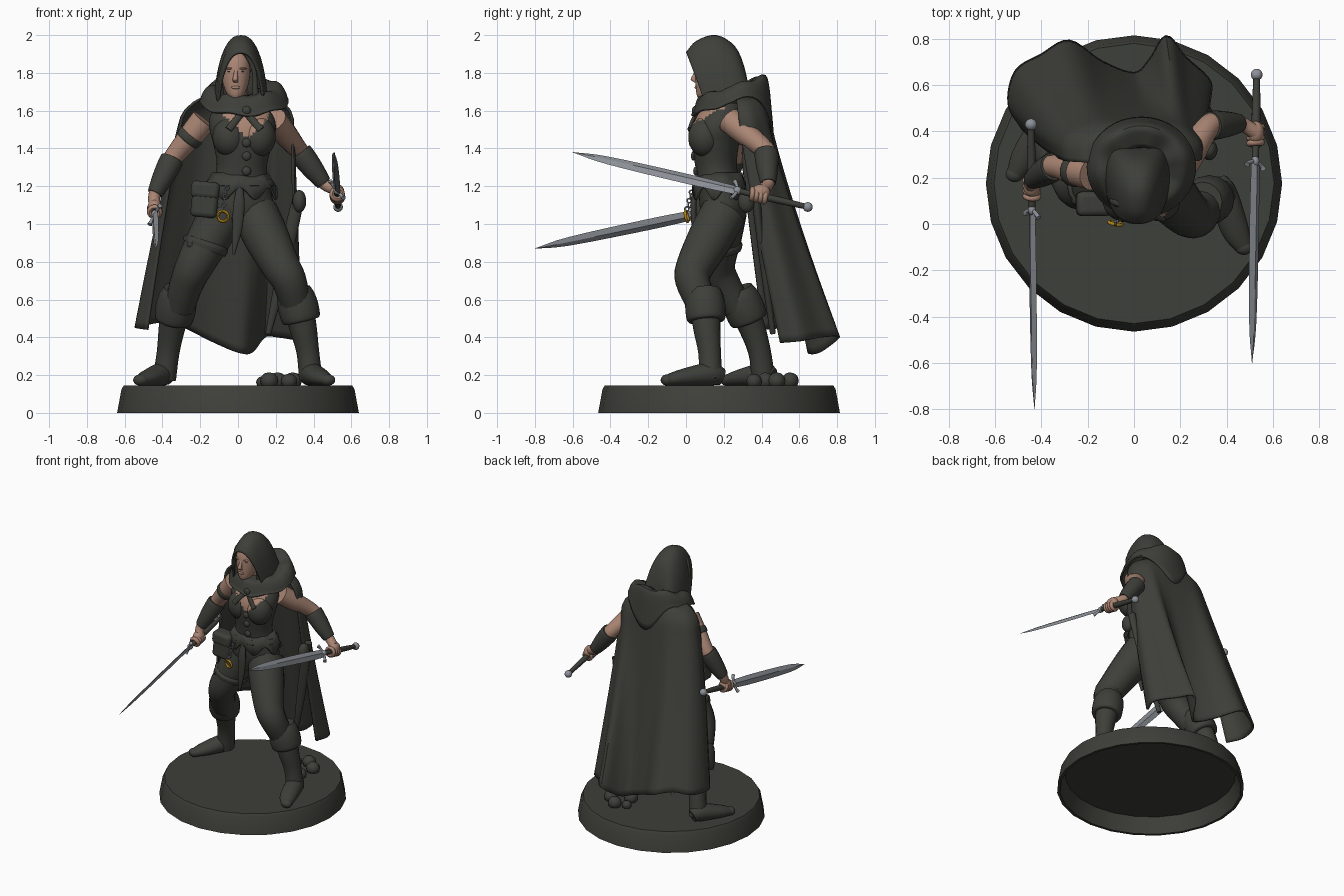
import bpy, bmesh, math
from mathutils import Vector

if "Cube" in bpy.data.objects:
    bpy.data.objects.remove(bpy.data.objects["Cube"])


def material(name, rgb):
    m = bpy.data.materials.new(name)
    m.use_nodes = True
    m.diffuse_color = (*rgb, 1)
    m.node_tree.nodes["Principled BSDF"].inputs["Base Color"].default_value = (*rgb, 1)
    return m


CLOTH = material("dark olive cloth", (.048, .050, .041))
SKIN = material("skin", (.40, .235, .172))
STEEL = material("steel", (.27, .29, .32))
GOLD = material("gold", (.42, .23, .01))


def finish(ob, mats, rule=None, angle=45):
    mats = mats if isinstance(mats, tuple) else (mats,)
    for m in mats:
        ob.data.materials.append(m)
    if rule:
        for f in ob.data.polygons:
            f.material_index = int(rule(f.center))
    bpy.ops.object.select_all(action='DESELECT')
    ob.select_set(True)
    bpy.context.view_layer.objects.active = ob
    bpy.ops.object.shade_smooth_by_angle(angle=math.radians(angle))
    return ob


def from_bmesh(name, bm, mats, rule=None, angle=45):
    bmesh.ops.recalc_face_normals(bm, faces=bm.faces)
    me = bpy.data.meshes.new(name)
    bm.to_mesh(me)
    bm.free()
    ob = bpy.data.objects.new(name, me)
    bpy.context.collection.objects.link(ob)
    return finish(ob, mats, rule, angle)


def surface(name, rows, mats, wrap=True, cap=True, rule=None, angle=45, thick=0):
    """Skin a grid of points, optionally closed around and capped."""
    bm = bmesh.new()
    vs = [[bm.verts.new(p) for p in row] for row in rows]
    n = len(vs[0])
    for a, b in zip(vs, vs[1:]):
        for i in range(n if wrap else n - 1):
            j = (i + 1) % n
            bm.faces.new((a[i], a[j], b[j], b[i]))
    if wrap and cap:
        bm.faces.new(vs[0])
        bm.faces.new(vs[-1])
    ob = from_bmesh(name, bm, mats, rule, angle)
    if thick:
        mod = ob.modifiers.new("thickness", 'SOLIDIFY')
        mod.thickness, mod.offset = thick, 0
    return ob


def spline(pts, n):
    """Smooth curve through points of any dimension."""
    ps = [Vector(p) for p in pts]
    ps = [2 * ps[0] - ps[1]] + ps + [2 * ps[-1] - ps[-2]]
    out = []
    for a, b, c, d in zip(ps, ps[1:], ps[2:], ps[3:]):
        for k in range(n):
            t = k / n
            out.append(b + .5 * t * (c - a + t * (2 * a - 5 * b + 4 * c - d + t * (3 * (b - c) + d - a))))
    return out + [ps[-2]]


def loft(name, pts, mats, ref=None, sides=16, steps=4, **kw):
    """Elliptic rings along a path; level rings when no reference axis is given."""
    ps = spline([tuple(p) + (p[-1],) * (5 - len(p)) for p in pts], steps)
    rows = []
    for i, p in enumerate(ps):
        u, v = Vector((1, 0, 0)), Vector((0, 1, 0))
        if ref:
            t = (ps[min(i + 1, len(ps) - 1)].to_3d() - ps[max(i - 1, 0)].to_3d()).normalized()
            u = Vector(ref).cross(t).normalized()
            v = t.cross(u)
        ring = [math.tau * k / sides for k in range(sides)]
        rx, ry = max(p[3], .001), max(p[4], .001)
        rows.append([p.to_3d() + u * rx * math.cos(a) + v * ry * math.sin(a) for a in ring])
    return surface(name, rows, mats, **kw)


def ball(name, loc, radii, mats, rule=None, segs=20):
    bm = bmesh.new()
    bmesh.ops.create_uvsphere(bm, u_segments=segs, v_segments=segs * 2 // 3, radius=1)
    bmesh.ops.scale(bm, vec=radii, verts=bm.verts)
    bmesh.ops.translate(bm, vec=loc, verts=bm.verts)
    return from_bmesh(name, bm, mats, rule)


def box(name, loc, size, tilt=0):
    bpy.ops.mesh.primitive_cube_add(size=1, location=loc, rotation=(0, tilt, 0))
    ob = bpy.context.object
    ob.name, ob.scale = name, size
    bpy.ops.object.transform_apply(location=False, rotation=False)
    mod = ob.modifiers.new("round", 'BEVEL')
    mod.width, mod.segments = .024, 3
    return finish(ob, CLOTH)


def ring(name, loc, axis, major, minor, mat):
    bpy.ops.mesh.primitive_torus_add(major_radius=major, minor_radius=minor, major_segments=20, minor_segments=8,
                                     location=loc, rotation=Vector(axis).to_track_quat('Z', 'Y').to_euler())
    bpy.context.object.name = name
    return finish(bpy.context.object, mat)


def squarish(c, power):
    return math.copysign(abs(c) ** power, c)


Y = (0, 1, 0)

# Hollow round base and rubble
profile = [(.001, .115), (.585, .115), (.62, 0), (.64, 0), (.617, .125), (.605, .145), (.001, .145)]
surface("base", [[(r * math.sin(math.tau * k / 24), .175 + r * math.cos(math.tau * k / 24), z) for k in range(24)]
                 for r, z in profile], CLOTH, cap=False, angle=30)
for i, (x, y, r) in enumerate([(.165, .42, .05), (.27, .36, .045), (.29, .48, .05), (.21, .55, .05), (.13, .52, .035)]):
    ball(f"rubble_{i}", (x, y, .145 + r * .5), (r, r * .95, r * .9), CLOTH, segs=9)

# Legs, boots and cuffs
legs = {
    "left": ([(.09, .2, 1.06, .122), (.15, .13, .93, .12), (.225, .05, .78, .102), (.27, .035, .7, .092), (.31, .09, .56, .08)],
             [(.31, .1, .6, .085), (.345, .11, .45, .072), (.37, .125, .32, .06), (.385, .13, .18, .062)],
             [(.365, .19), (.385, .13), (.435, -.02), (.475, -.1)]),
    "right": ([(-.08, .2, 1.06, .122), (-.15, .18, .93, .115), (-.23, .16, .78, .1), (-.27, .195, .69, .09), (-.31, .27, .56, .08)],
              [(-.32, .29, .6, .085), (-.35, .35, .45, .07), (-.37, .39, .32, .06), (-.39, .41, .18, .062)],
              [(-.375, .46), (-.4, .41), (-.47, .29), (-.515, .215)])}
for side, (thigh, boot, foot) in legs.items():
    loft(side + "_leg", thigh, CLOTH, Y)
    loft(side + "_boot", boot, CLOTH, Y)
    top, low = Vector(boot[0][:3]), Vector(boot[1][:3])
    cuff = [(-.36, .085), (-.1, .1), (.3, .107), (.72, .1), (.75, .07)]
    loft(side + "_boot_cuff", [(*top.lerp(low, t), r) for t, r in cuff], CLOTH, Y)
    shape = [(.19, .042, .045), (.205, .062, .062), (.187, .06, .045), (.173, .038, .029)]
    loft(side + "_foot", [(*xy, *s) for xy, s in zip(foot, shape)], CLOTH, (0, 0, 1))
    ball(side + "_toe", (*foot[-1], .174), (.04, .034, .03), CLOTH)


# Torso with open neckline
def neckline(c):
    return c.z > 1.455 + abs(c.x - .05) * .95 and abs(c.x - .04) < .12 and c.y < .2


loft("torso", [(0, .2, .97, .1, .09), (0, .2, 1.08, .183, .125), (.01, .185, 1.18, .163, .118), (.02, .16, 1.3, .133, .11),
               (.025, .155, 1.42, .155, .125), (.025, .165, 1.5, .175, .135), (.02, .18, 1.57, .168, .125),
               (.02, .2, 1.64, .11, .095), (.02, .2, 1.68, .06, .06)],
     (CLOTH, SKIN), sides=48, steps=6, rule=neckline)
for side, x in (("right", -.045), ("left", .11)):
    ball(side + "_breast", (x, .1, 1.46), (.09, .088, .105), (CLOTH, SKIN), neckline, 32)
    loft(side + "_strap", [(x * 1.1, .018, 1.5, .02, .01), (.033 + (x - .033) * .45, .042, 1.56, .018, .01),
                           (.033 - (x - .033) * .2, .085, 1.62, .018, .01)], CLOTH, Y)
for i, (y, z) in enumerate([(.045, 1.6), (.03, 1.43), (.04, 1.36), (.052, 1.28)]):
    ball(f"stud_{i}", (.045, y, z), (.024, .014, .024), CLOTH, segs=12)

# Vest hem and belt
hem = []
for z, rx, ry in [(1.27, .142, .112), (1.22, .168, .128), (1.16, .196, .143)]:
    hem.append([(.01 + rx * math.cos(a), .18 + ry * math.sin(a), z + (1.27 - z) * .3 * math.sin(a * 7))
                for a in [math.tau * k / 56 for k in range(56)]])
surface("vest_hem", hem, CLOTH, cap=False, thick=.012)
loft("belt", [(.01, .18, 1.235, .168, .128), (.01, .18, 1.225, .178, .135), (.01, .18, 1.205, .182, .139),
              (.01, .18, 1.195, .17, .13)], CLOTH, sides=32, steps=1)

# Hanging gear
box("hip_pouch", (-.175, .09, 1.13), (.14, .1, .19), .1)
box("hip_pouch_flap", (-.174, .087, 1.18), (.15, .106, .09), .1)
box("thigh_pouch", (-.235, .13, .9), (.07, .1, .07), .2)
ball("round_pouch", (.325, .32, 1.12), (.036, .045, .06), CLOTH)
loft("thigh_strap", [(-.165, .175, .91, .112), (-.17, .175, .895, .124), (-.18, .175, .87, .12)], CLOTH, Y)
loft("sheathed_knife", [(.01, .05, 1.2, .016, .014), (.005, .04, 1.1, .03, .016), (-.005, .045, .97, .026, .014),
                        (-.025, .055, .84, .008)], CLOTH, Y)
loft("scabbard", [(.33, .37, 1.17, .024), (.3, .38, 1.05, .034, .022), (.23, .42, .72, .032, .02),
                  (.16, .46, .42, .015)], CLOTH, Y)
for i in range(6):
    t = i / 5
    ring(f"chain_link_{i}", (-.06 - .02 * t, .035 - .03 * t, 1.19 - .11 * t), (i % 2, 1 - i % 2, 0), .011, .004, STEEL)
ring("gold_ring", (-.08, .003, 1.04), (.2, 1, .2), .028, .008, GOLD)


# Swords and gripping hands
def sword(side, pommel, tip, roll, grip_at):
    a, b = Vector(pommel), Vector(tip)
    d = (b - a).normalized()
    ref = Vector((1, 0, roll))
    across = ref.cross(d).normalized()
    at = lambda t: a.lerp(b, t)
    ball(side + "_pommel", a, (.026,) * 3, STEEL, segs=14)
    loft(side + "_grip", [(*at(0), .014), (*at(.14), .019), (*at(.3), .015)], CLOTH, ref, sides=12)
    loft(side + "_blade", [(*at(.3), .028, .01), (*at(.5), .033, .011), (*at(.85), .026, .008), (*at(1), .001)],
         STEEL, ref, sides=4, angle=20)
    loft(side + "_guard", [(*(at(.3 + .02 * k * k) + across * .058 * k), .013 if abs(k) == 1 else .009)
                           for k in (-1, -.7, 0, .7, 1)], STEEL, d, sides=10)
    ball(side + "_guard_hub", at(.3), (.018, .024, .022), STEEL, segs=12)
    for i in range(4):
        ring(f"{side}_finger_{i}", at(grip_at + (i - 1.5) * .018), d + across * .15, .027, .014, SKIN)
    ball(side + "_palm", at(grip_at) + Vector((0, .012, .018)), (.037, .05, .042), SKIN)
    return at(grip_at) + Vector((0, .012, .03))


left_hand = sword("left", (.53, .645, 1.09), (.51, -.6, 1.38), .8, .21)
right_hand = sword("right", (-.445, .43, 1.13), (-.43, -.8, .87), -.55, .225)

# Arms, bracers and armband
arms = {"left": ((.19, .23, 1.55), (.325, .425, 1.385), (.455, .435, 1.215), left_hand),
        "right": ((-.18, .215, 1.55), (-.345, .25, 1.35), (-.44, .19, 1.16), right_hand)}
for side, joints in arms.items():
    s, e, w, h = map(Vector, joints)
    loft(side + "_arm", [(*s, .07), (*s.lerp(e, .4), .065), (*e, .05), (*e.lerp(w, .35), .052), (*w, .033), (*h, .032)], SKIN, Y)
    loft(side + "_bracer", [(*e.lerp(w, t), r) for t, r in ((.05, .05), (.07, .063), (.5, .058), (.95, .043), (1, .036))], CLOTH, Y)
    if side == "right":
        band = ((.38, .06), (.4, .07), (.53, .068), (.56, .055))
        loft(side + "_armband", [(*s.lerp(e, t), r) for t, r in band], CLOTH, Y)

# Head, face and hair
loft("neck", [(.01, .19, 1.58, .07), (0, .18, 1.65, .05), (0, .16, 1.74, .05)], SKIN)
loft("head", [(-.012, .09, 1.665, .022, .025), (-.012, .11, 1.69, .048, .055), (-.012, .13, 1.75, .07, .08),
              (-.012, .14, 1.82, .078, .09), (-.01, .15, 1.88, .07, .082), (-.01, .15, 1.92, .03, .04)], SKIN, sides=24)
loft("nose", [(-.01, .062, 1.825, .008), (-.013, .047, 1.79, .011), (-.014, .04, 1.765, .015), (-.012, .056, 1.75, .012)], SKIN)
ball("lips", (-.012, .056, 1.723), (.024, .01, .009), SKIN)
for side, k in (("right", -1), ("left", 1)):
    x = -.011 + k * .032
    ball(side + "_eye", (x, .063, 1.808), (.012, .007, .004), CLOTH, segs=12)
    ball(side + "_brow", (x, .062, 1.823), (.024, .01, .006), SKIN, segs=12)
    loft(side + "_hair", [(k * .01, .085, 1.93, .016), (k * .06 - .005, .09, 1.89, .018), (k * .09 - .004, .1, 1.8, .012),
                          (k * .092, .12, 1.68, .018)], CLOTH, Y)
ball("hair_cap", (-.005, .175, 1.85), (.083, .085, .082), CLOTH)

# Hood built from arched ribs: apex y, z, base y, z, half width
ribs = spline([(.005, 1.905, .1, 1.65, .098), (.06, 1.965, .12, 1.64, .106), (.16, 1.993, .2, 1.64, .116),
               (.255, 1.935, .27, 1.64, .112), (.305, 1.82, .33, 1.66, .09), (.325, 1.7, .35, 1.66, .04)], 4)
hood = []
for ay, az, by, bz, hw in ribs:
    row = []
    for k in range(25):
        c, h = math.cos(math.pi * k / 24), max(0, math.sin(math.pi * k / 24)) ** .85
        row.append((.015 + hw * squarish(c, .85) * (1.18 - .18 * h), by + (ay - by) * h, bz + (az - bz) * h))
    hood.append(row)
surface("hood", hood, CLOTH, wrap=False, thick=.014)

# Cowl with a pointed fold down the back
cowl = []
for rx, ry, z, drop in spline([(.1, .09, 1.71, 0), (.145, .14, 1.722, 0), (.185, .175, 1.722, 0), (.213, .19, 1.69, .03),
                               (.224, .2, 1.66, .1), (.23, .212, 1.645, .22)], 3):
    cowl.append([])
    for k in range(48):
        c, s = math.cos(math.tau * k / 48), math.sin(math.tau * k / 48)
        cowl[-1].append((.032 + rx * c, .245 + ry * s, z + .32 * ry * s - drop * max(0, s) ** 5 + .008 * math.sin(k * .8)))
surface("cowl", cowl, CLOTH, cap=False, thick=.014)

# Cloak from neck over the shoulders to a wavy hem
hemline = spline([(-.48, .41, .44), (-.54, .52, .45), (-.51, .66, .46), (-.4, .73, .48), (-.28, .79, .45), (-.14, .7, .38),
                  (0, .65, .32), (.07, .71, .32), (.14, .81, .4), (.22, .72, .4), (.33, .61, .38), (.3, .5, .37)], 5)
cloak = []
for j in range(33):
    t = j / 32
    shrug = max(0, 1 - t * 10) ** 2
    row = []
    for i, p in enumerate(hemline):
        a = math.pi * (1 - i / (len(hemline) - 1))
        x = .01 + (.275 - .1 * shrug) * squarish(math.cos(a), .7)
        y = .265 + (.16 - .04 * shrug) * squarish(math.sin(a), .75)
        row.append((x + (p.x - x) * t ** .82, y + (p.y - y) * t ** 1.2, 1.68 + (p.z - 1.68) * t))
    cloak.append(row)
surface("cloak", cloak, CLOTH, wrap=False, thick=.014)
